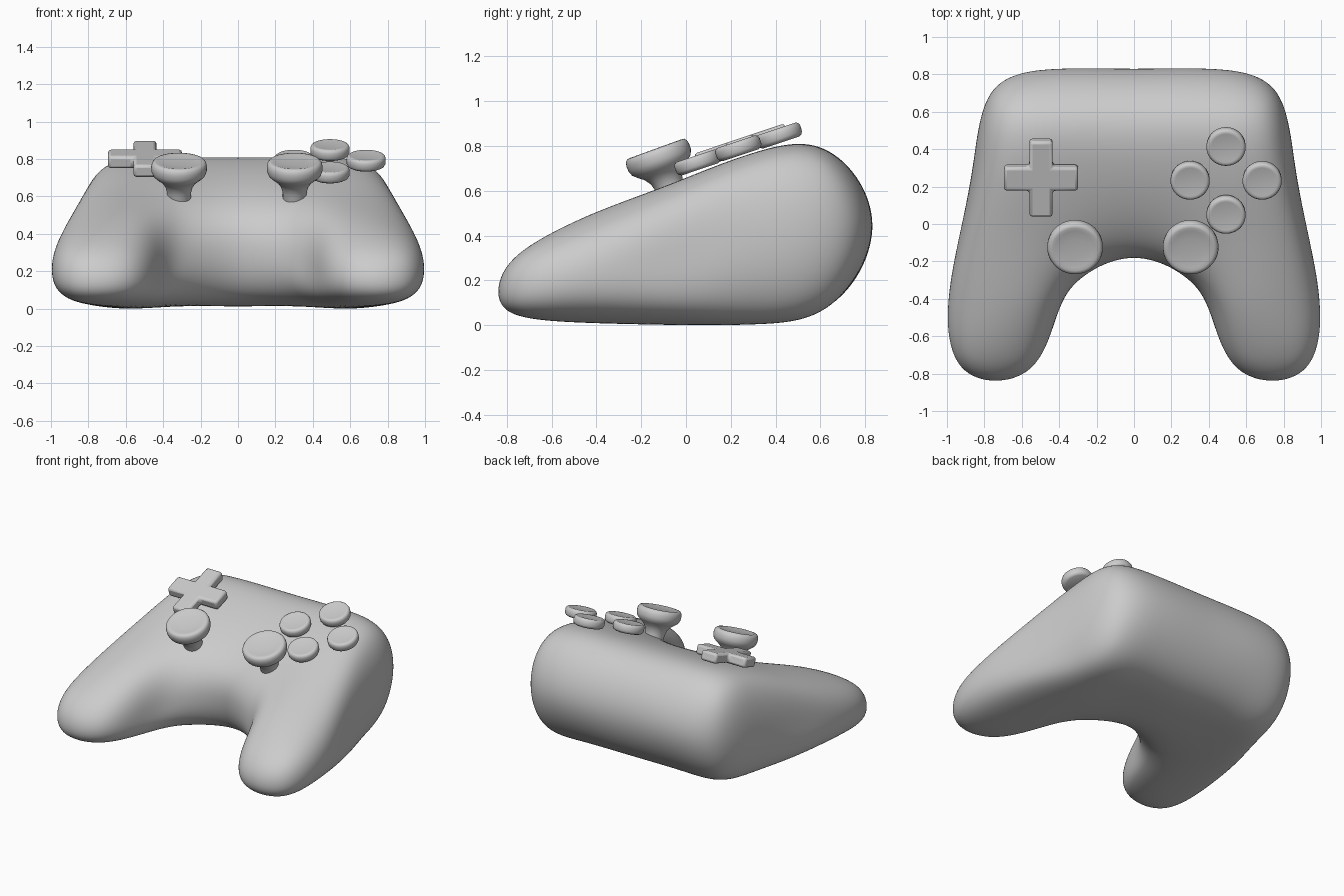
import bpy, bmesh
from math import radians, tau
from mathutils import Vector, Matrix

cube = bpy.data.objects.get("Cube")
if cube:
    bpy.data.objects.remove(cube, do_unlink=True)


def add_object(name, bm, location=(0, 0, 0), tilt=0):
    bmesh.ops.recalc_face_normals(bm, faces=bm.faces)
    for face in bm.faces:
        face.smooth = True
    mesh = bpy.data.meshes.new(name)
    bm.to_mesh(mesh)
    bm.free()
    obj = bpy.data.objects.new(name, mesh)
    bpy.context.collection.objects.link(obj)
    obj.location = location
    obj.rotation_euler.x = radians(tilt)
    return obj


def smooth_by_angle(obj, angle):
    bpy.ops.object.select_all(action="DESELECT")
    obj.select_set(True)
    bpy.context.view_layer.objects.active = obj
    bpy.ops.object.shade_smooth_by_angle(angle=radians(angle))


def limit_point(v):
    """Where a vertex of a quad cage ends up on the subdivision surface."""
    n = len(v.link_edges)
    near = sum((e.other_vert(v).co for e in v.link_edges), Vector())
    far = sum((l.link_loop_next.link_loop_next.vert.co for l in v.link_loops), Vector())
    return (n * n * v.co + 4 * near + far) / (n * (n + 5))


def fit_cage(bm):
    """Push the cage out until the smooth surface runs through its points."""
    goals = [v.co.copy() for v in bm.verts]
    for _ in range(60):
        limits = [limit_point(v) for v in bm.verts]
        for v, goal, limit in zip(bm.verts, goals, limits):
            v.co += goal - limit


# Body: right half of each layer, keyed by (column, row); rows run back to grip tip
top = {
    (0, 0): (0, .645, .78), (1, 0): (.41, .645, .78), (2, 0): (.70, .615, .735),
    (0, 1): (0, .30, .775), (1, 1): (.42, .32, .785), (2, 1): (.75, .33, .725),
    (0, 2): (0, -.08, .57), (1, 2): (.36, -.14, .585), (2, 2): (.80, -.02, .61),
    (1, 3): (.52, -.46, .465), (2, 3): (.865, -.42, .455),
    (1, 4): (.62, -.73, .325), (2, 4): (.85, -.725, .325),
}
rim = {
    (0, 0): (0, .83, .46), (1, 0): (.43, .828, .46), (2, 0): (.752, .716, .44),
    (2, 1): (.855, .35, .405), (2, 2): (.922, -.03, .32), (2, 3): (.992, -.42, .24),
    (2, 4): (.905, -.782, .17), (1, 4): (.57, -.785, .17), (1, 3): (.41, -.48, .22),
    (1, 2): (.27, -.28, .28), (0, 2): (0, -.18, .32),
}
base = {
    (0, 0): (0, .65, .105), (1, 0): (.41, .65, .105), (2, 0): (.70, .615, .12),
    (0, 1): (0, .28, .022), (1, 1): (.40, .30, .022), (2, 1): (.765, .32, .06),
    (0, 2): (0, -.06, .075), (1, 2): (.36, -.16, .04), (2, 2): (.83, -.02, .05),
    (1, 3): (.50, -.46, .042), (2, 3): (.87, -.42, .05),
    (1, 4): (.62, -.73, .06), (2, 4): (.85, -.725, .06),
}


def build_body():
    bm = bmesh.new()

    def add_layer(points):
        verts = {}
        for (c, r), (x, y, z) in points.items():
            for side in ((1, -1) if c else (1,)):
                verts[side * c, r] = bm.verts.new((side * x, y, z))
        return verts

    layers = [add_layer(points) for points in (top, rim, base)]
    # Top and bottom sheets
    for sheet in (layers[0], layers[2]):
        for c in range(-2, 2):
            for r in range(4):
                keys = [(c, r), (c + 1, r), (c + 1, r + 1), (c, r + 1)]
                if all(k in sheet for k in keys):
                    bm.faces.new([sheet[k] for k in keys])
    # Side walls follow the outline, which the rim lists in order
    half = list(rim)
    outline = half + [(-c, r) for c, r in reversed(half[1:-1])]
    for a, b in zip(outline, outline[1:] + outline[:1]):
        for upper, lower in zip(layers, layers[1:]):
            bm.faces.new((upper[a], upper[b], lower[b], lower[a]))
    fit_cage(bm)
    obj = add_object("body", bm)
    subdivision = obj.modifiers.new("Subdivision", "SUBSURF")
    subdivision.levels = subdivision.render_levels = 4
    # Rest the body on the ground
    shaped = obj.evaluated_get(bpy.context.evaluated_depsgraph_get())
    obj.location.z = -min(v.co.z for v in shaped.data.vertices)


def lathe(name, profile, location, tilt):
    bm = bmesh.new()
    verts = [bm.verts.new((x, 0, z)) for x, z in profile]
    edges = [bm.edges.new(pair) for pair in zip(verts, verts[1:])]
    bmesh.ops.spin(bm, geom=verts + edges, cent=(0, 0, 0), axis=(0, 0, 1),
                   angle=tau, steps=48)
    bmesh.ops.remove_doubles(bm, verts=bm.verts, dist=1e-4)
    smooth_by_angle(add_object(name, bm, location, tilt), 50)


def build_direction_pad(location, tilt, reach=.198, width=.062, depth=.07):
    bm = bmesh.new()
    corner = [Vector((reach, -width, -depth / 2)), Vector((reach, width, -depth / 2)),
              Vector((width, width, -depth / 2))]
    lengthen = Matrix.Diagonal((1, 1.08, 1))
    outline = [lengthen @ Matrix.Rotation(k * tau / 4, 3, "Z") @ p
               for k in range(4) for p in corner]
    face = bm.faces.new([bm.verts.new(p) for p in outline])
    raised = bmesh.ops.extrude_face_region(bm, geom=[face])["geom"]
    bmesh.ops.translate(bm, vec=(0, 0, depth),
                        verts=[g for g in raised if isinstance(g, bmesh.types.BMVert)])
    obj = add_object("direction_pad", bm, location, tilt)
    bevel = obj.modifiers.new("Bevel", "BEVEL")
    bevel.width, bevel.segments = .016, 2
    smooth_by_angle(obj, 30)


build_body()

# Thumbsticks: dished cap on a flared stem
stick = [(0, -.25), (.063, -.25), (.064, -.145), (.074, -.11), (.094, -.082), (.12, -.062),
         (.139, -.045), (.148, -.022), (.149, .003), (.145, .02), (.136, .031), (.122, .033),
         (.105, .029), (.06, .025), (0, .023)]
for side, x in (("left", .303), ("right", -.315)):
    lathe(side + "_thumbstick", stick, (x, -.125, .757), 20)

# Face buttons: shallow dished discs in a diamond
button = [(0, -.038), (.085, -.038), (.097, -.032), (.104, -.02), (.105, .008),
          (.1, .02), (.091, .026), (.08, .025), (.06, .022), (0, .02)]
for place, spot in {"back": (.492, .413, .852), "front": (.492, .05, .732),
                    "outer": (.685, .232, .795), "inner": (.30, .232, .795)}.items():
    lathe(place + "_button", button, spot, 18.5)

build_direction_pad((-.497, .248, .8), 18.5)
